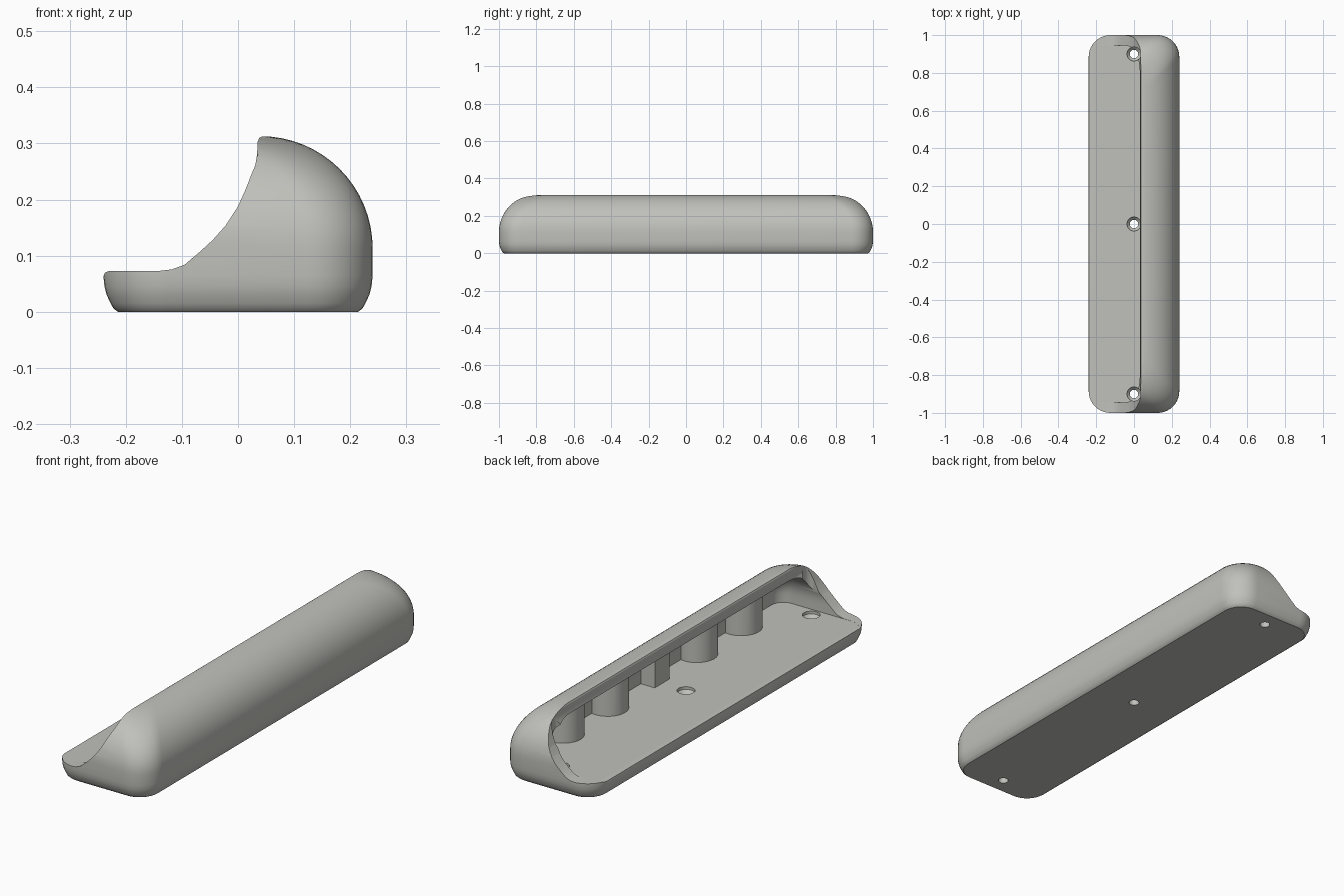
import bpy, bmesh, math

if "Cube" in bpy.data.objects:
    bpy.data.objects.remove(bpy.data.objects["Cube"])

grey = bpy.data.materials.new("warm_grey")
grey.diffuse_color = (0.53, 0.53, 0.50, 1)
grey.use_nodes = True
grey.node_tree.nodes["Principled BSDF"].inputs["Base Color"].default_value = grey.diffuse_color


def loft(name, rings):
    """Closed solid through a stack of matching rings of points."""
    bm = bmesh.new()
    vs = [[bm.verts.new(p) for p in ring] for ring in rings]
    n = len(vs[0])
    for a, b in zip(vs, vs[1:]):
        for i in range(n):
            j = (i + 1) % n
            bm.faces.new((a[i], a[j], b[j], b[i]))
    bm.faces.new(vs[0][::-1])
    bm.faces.new(vs[-1])
    bmesh.ops.recalc_face_normals(bm, faces=bm.faces)
    me = bpy.data.meshes.new(name)
    bm.to_mesh(me)
    bm.free()
    ob = bpy.data.objects.new(name, me)
    me.materials.append(grey)
    bpy.context.collection.objects.link(ob)
    return ob


def rounded(x0, x1, y, z, r, n=10):
    """Rounded rectangle ring, symmetric in y."""
    pts = []
    for cx, cy, start in ((x1 - r, y - r, 0), (x0 + r, y - r, 90),
                          (x0 + r, r - y, 180), (x1 - r, r - y, 270)):
        for i in range(n + 1):
            a = math.radians(start + 90 * i / n)
            pts.append((cx + r * math.cos(a), cy + r * math.sin(a), z))
    return pts


def circle(cx, cy, r, z, n=32):
    return [(cx + r * math.cos(2 * math.pi * i / n),
             cy + r * math.sin(2 * math.pi * i / n), z) for i in range(n)]


def boolean(target, cutter, operation):
    m = target.modifiers.new("cut", "BOOLEAN")
    m.operation, m.object, m.solver = operation, cutter, "EXACT"
    bpy.context.view_layer.objects.active = target
    bpy.ops.object.modifier_apply(modifier=m.name)
    bpy.data.objects.remove(cutter)


def dome(x0, x1, y, zc, r_dome, r_plan, n=16):
    """Rings that curve inward on the back and both ends."""
    rings = []
    for i in range(n + 1):
        a = math.radians(90 * i / n)
        d = r_dome * (1 - math.cos(a))
        rings.append(rounded(x0, x1 - d, y - d, zc + r_dome * math.sin(a), r_plan))
    return rings


# Outer housing: tucked-in foot, straight wall, domed top
foot = [(0, .026), (.006, .018), (.015, .013), (.03, .006), (.045, .002), (.065, 0)]
rings = [rounded(-.24 + d, .24 - d, 1 - d, z, .115 - d) for z, d in foot]
housing = loft("housing", rings + dome(-.24, .24, 1, .113, .2, .115))

# Side profile: flat tray, concave sweep, rounded lip
side = [(-.3, -.1), (-.3, .04), (-.2405, .062), (-.237, .070), (-.229, .073),
        (-.14, .073), (-.118, .0755), (-.095, .084), (-.068, .107), (-.045, .128),
        (-.022, .154), (0, .188), (.013, .217), (.024, .245), (.031, .262),
        (.034, .28), (.035, .303), (.038, .310), (.045, .3135), (.06, .4),
        (.4, .4), (.4, -.1)]
profile = loft("profile", [[(x, y, z) for x, z in side] for y in (-1.2, 1.2)])
boolean(housing, profile, "INTERSECT")

# Hollow under the hood, leaving ribs that reach from floor to ceiling
hollow = loft("hollow", [rounded(-.235, .19, .945, .0725, .06)]
              + dome(-.235, .19, .945, .113, .15, .06, 12))
for y in (-.64, -.32, .32, .64):
    post = loft("post", [circle(.17, y, .088, z) for z in (0, .35)])
    boolean(hollow, post, "DIFFERENCE")
block = loft("block", [[(.12, -.053, z), (.3, -.053, z), (.3, .053, z), (.12, .053, z)]
                       for z in (0, .35)])
boolean(hollow, block, "DIFFERENCE")
boolean(housing, hollow, "DIFFERENCE")

# Countersunk screw holes; the end ones groove the end walls
for y, top in ((-.9, .28), (0, .2), (.9, .28)):
    screw = loft("screw", [circle(0, y, r, z) for r, z in
                           ((.022, -.05), (.022, .045), (.037, .06), (.037, top))])
    boolean(housing, screw, "DIFFERENCE")

bpy.ops.object.select_all(action="DESELECT")
housing.select_set(True)
bpy.context.view_layer.objects.active = housing
bpy.ops.object.shade_smooth_by_angle(angle=math.radians(32))
